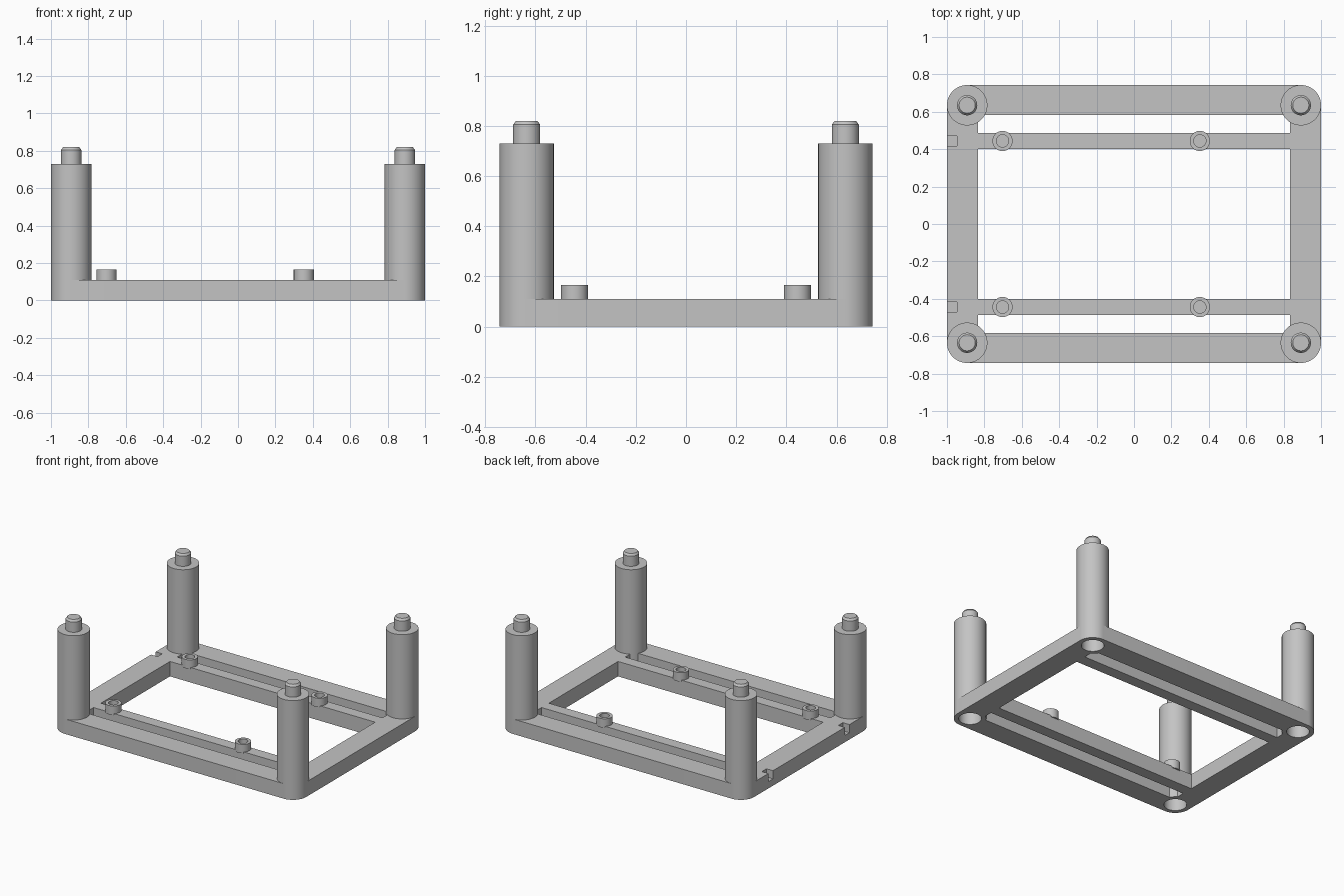
import bpy, bmesh, math
from mathutils import Matrix, Vector

cube = bpy.data.objects.get("Cube")
if cube:
    bpy.data.objects.remove(cube, do_unlink=True)

grey = bpy.data.materials.new("plain_grey")
grey.use_nodes = True
colour = (0.55, 0.55, 0.55, 1)
grey.diffuse_color = colour
for node in grey.node_tree.nodes:
    if node.type == 'BSDF_PRINCIPLED':
        node.inputs["Base Color"].default_value = colour

HALF_X, HALF_Y = 1.0, 0.743     # outer frame
BASE, POST_R, SOCKET_R = 0.11, 0.108, 0.076
POST_X, POST_Y = HALF_X - POST_R, HALF_Y - POST_R
IN_X, IN_Y = 0.835, 0.583       # inner edge of the frame bars
RAIL_IN, RAIL_OUT = 0.402, 0.486


def finish(name, bm):
    bmesh.ops.recalc_face_normals(bm, faces=bm.faces)
    mesh = bpy.data.meshes.new(name)
    bm.to_mesh(mesh)
    bm.free()
    mesh.materials.append(grey)
    obj = bpy.data.objects.new(name, mesh)
    bpy.context.collection.objects.link(obj)
    return obj


def activate(obj):
    bpy.ops.object.select_all(action='DESELECT')
    obj.select_set(True)
    bpy.context.view_layer.objects.active = obj


def smooth(obj):
    activate(obj)
    bpy.ops.object.shade_smooth_by_angle(angle=math.radians(25))


def add_box(bm, low, high):
    low, high = Vector(low), Vector(high)
    size = high - low
    matrix = Matrix.Translation((low + high) / 2) @ Matrix.Diagonal((*size, 1))
    return bmesh.ops.create_cube(bm, size=1, matrix=matrix)["verts"]


def lathe(name, profile, location, closed=False, steps=64):
    bm = bmesh.new()
    verts = [bm.verts.new((r, 0, z)) for r, z in profile]
    pairs = list(zip(verts, verts[1:]))
    if closed:
        pairs.append((verts[-1], verts[0]))
    edges = [bm.edges.new(p) for p in pairs]
    bmesh.ops.spin(bm, geom=verts + edges, cent=(0, 0, 0), axis=(0, 0, 1),
                   angle=math.tau, steps=steps, use_duplicate=False)
    bmesh.ops.remove_doubles(bm, verts=bm.verts, dist=0.0005)
    obj = finish(name, bm)
    obj.location = location
    smooth(obj)


# Rounded base slab
bm = bmesh.new()
add_box(bm, (-HALF_X, -HALF_Y, 0), (HALF_X, HALF_Y, BASE))
upright = [e for e in bm.edges if abs(e.verts[0].co.z - e.verts[1].co.z) > 0.05]
bmesh.ops.bevel(bm, geom=upright, offset=POST_R, segments=16, profile=0.5,
                affect='EDGES')
frame = finish("base_frame", bm)

# Openings, side notches and post sockets
bm = bmesh.new()
add_box(bm, (-IN_X, -RAIL_IN, -0.1), (IN_X, RAIL_IN, 0.3))
for side in (-1, 1):
    ya, yb = sorted((side * RAIL_OUT, side * IN_Y))
    add_box(bm, (-IN_X, ya, -0.1), (IN_X, yb, 0.3))
    y = side * 0.444
    add_box(bm, (-1.1, y - 0.027, 0.05), (-0.947, y + 0.027, 0.3))
    for x in (-POST_X, POST_X):
        bmesh.ops.create_cone(bm, cap_ends=True, segments=64, radius1=SOCKET_R,
                              radius2=SOCKET_R, depth=0.5,
                              matrix=Matrix.Translation((x, side * POST_Y, 0.1)))
cutter = finish("frame_cutter", bm)
cutter.hide_render = True
cut = frame.modifiers.new("openings", 'BOOLEAN')
cut.operation = 'DIFFERENCE'
cut.solver = 'EXACT'
cut.object = cutter
activate(frame)
bpy.ops.object.modifier_apply(modifier=cut.name)
bpy.data.objects.remove(cutter, do_unlink=True)
smooth(frame)

# Corner posts with a chamfered peg on top and a socket underneath
post_profile = [(0, 0.1), (SOCKET_R, 0.1), (SOCKET_R, 0), (POST_R, 0),
                (POST_R, 0.73), (0.054, 0.73), (0.054, 0.805), (0.043, 0.82), (0, 0.82)]
# Hollow standoffs on the rails
standoff_profile = [(0.033, 0.1), (0.033, 0.165), (0.054, 0.165), (0.054, 0.1)]
for y_name, side in (("front", -1), ("back", 1)):
    for x_name, x in (("right", -POST_X), ("left", POST_X)):
        lathe(f"{y_name}_{x_name}_post", post_profile, (x, side * POST_Y, 0))
    for x_name, x in (("right", -0.703), ("left", 0.352)):
        lathe(f"{y_name}_{x_name}_standoff", standoff_profile,
              (x, side * 0.444, 0), closed=True, steps=40)
